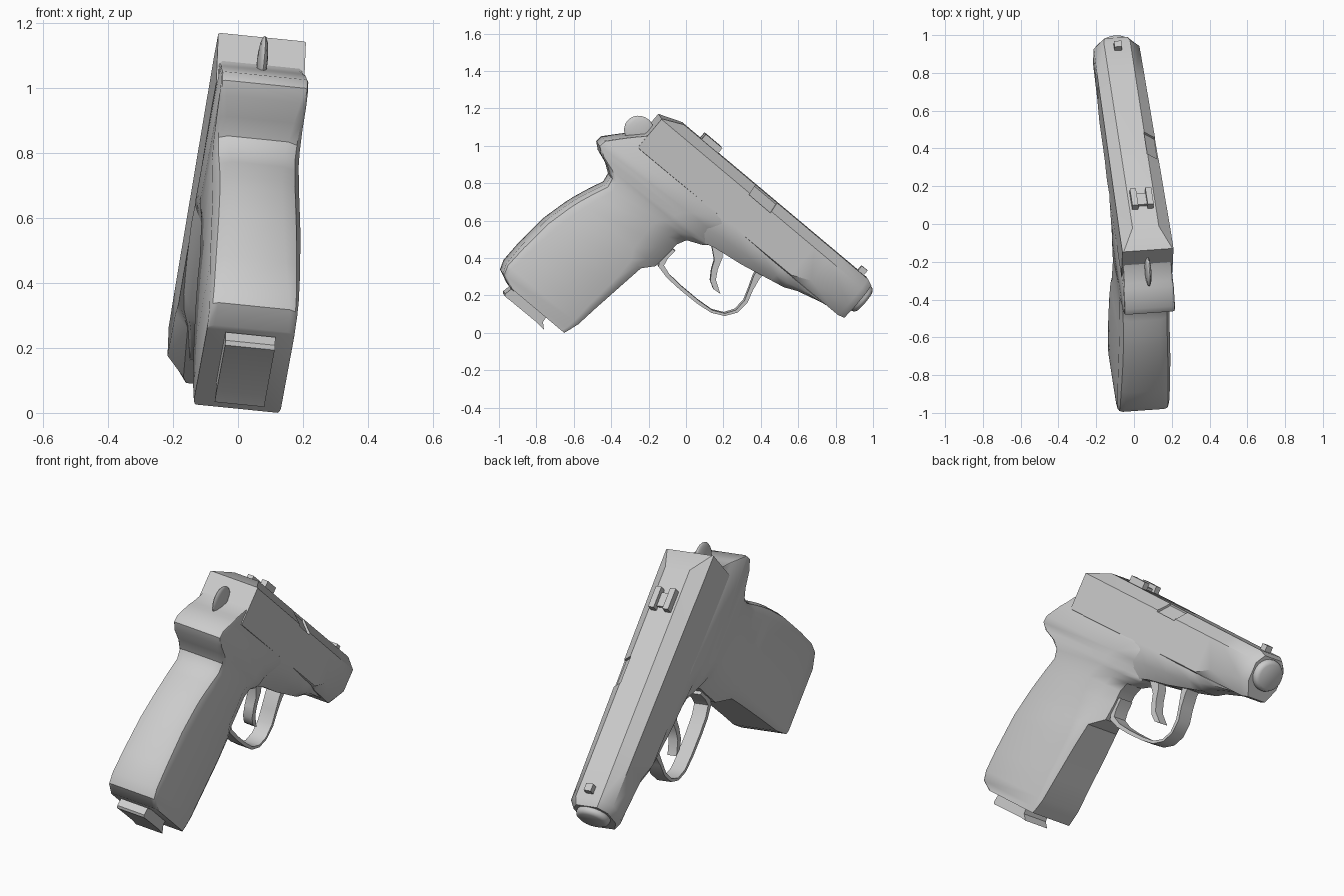
import bpy, bmesh, math
from mathutils import Matrix, Vector

if "Cube" in bpy.data.objects:
    bpy.data.objects.remove(bpy.data.objects["Cube"])

# Local frame: x = side, y = along the slide, z = up from the slide top.
C, S = math.cos(math.radians(40)), math.sin(math.radians(40))
Y0, Z0 = -0.016, 1.129
PITCH = Matrix(((1, 0, 0, 0), (0, C, S, Y0), (0, -S, C, Z0), (0, 0, 0, 1)))
LEAN = Matrix(((.9925, -.0705, .1008, -.053), (.07, 1, 0, 0), (-.1, 0, 1, -.009), (0, 0, 0, 1)))
M = LEAN @ PITCH


def local(y, z):
    """Side-view point to slide frame."""
    y, z = y - Y0, z - Z0
    return y * C - z * S, y * S + z * C


def finish(name, bm):
    bmesh.ops.recalc_face_normals(bm, faces=bm.faces)
    bm.transform(M)
    me = bpy.data.meshes.new(name)
    bm.to_mesh(me)
    bm.free()
    ob = bpy.data.objects.new(name, me)
    bpy.context.collection.objects.link(ob)
    return ob


def loft(name, rings):
    bm = bmesh.new()
    vs = [[bm.verts.new(p) for p in r] for r in rings]
    n = len(vs[0])
    for a, b in zip(vs, vs[1:]):
        for i in range(n):
            j = (i + 1) % n
            bm.faces.new((a[i], a[j], b[j], b[i]))
    bm.faces.new(vs[0])
    bm.faces.new(vs[-1])
    return finish(name, bm)


def mirror_ring(half):
    """Close a right-hand half outline with its mirror image."""
    return half + [(-x, y, z) for x, y, z in reversed(half)]


def extrude(name, pts, half):
    fu = [local(*p) for p in pts]
    return loft(name, [[(s, f, u) for f, u in fu] for s in (-half, half)])


def box(name, x, y, z):
    return loft(name, [[(x[0], y[0], h), (x[1], y[0], h), (x[1], y[1], h), (x[0], y[1], h)] for h in z])


# Slide: faceted, chamfered top and narrowed nose
rings = []
for f, ut, t, uc, w, ul, ub, b in [
        (-.118, -.05, .130, -.053, .136, -.25, -.252, .130),
        (0, 0, .07, -.053, .136, -.25, -.255, .125),
        (.95, 0, .07, -.053, .126, -.245, -.25, .120),
        (1.05, 0, .07, -.053, .125, -.20, -.25, .085),
        (1.285, 0, .07, -.053, .122, -.17, -.25, .070),
        (1.322, -.015, .06, -.065, .098, -.165, -.24, .058)]:
    rings.append(mirror_ring([(t, f, ut), (w, f, uc), (w, f, ul), (b, f, ub)]))
slide = loft("slide", rings)

# Ejection port: shallow recess in the right chamfer
cutter = loft("port_cutter", [[(.064, f, -.010), (.125, f, -.066), (.2, f, 0), (.1, f, .08)]
                              for f in (.50, .65)])
cutter.hide_render = True
mod = slide.modifiers.new("port", 'BOOLEAN')
mod.object = cutter
mod.solver = 'EXACT'
bpy.context.view_layer.objects.active = slide
bpy.ops.object.modifier_apply(modifier="port")
bpy.data.objects.remove(cutter)

# Grip and rear frame: height, back, front, width, front width, front taper, rear radius
rings = []
for u, bk, fr, w, wf, t, r in [
        (-1.262, -.165, .218, .135, .128, .02, .02),
        (-1.23, -.235, .230, .136, .126, .02, .025),
        (-1.178, -.254, .247, .138, .124, .03, .035),
        (-1.055, -.253, .264, .140, .118, .04, .05),
        (-.866, -.237, .293, .138, .11, .05, .06),
        (-.735, -.205, .314, .135, .10, .07, .06),
        (-.677, -.187, .372, .134, .055, .16, .06),
        (-.59, -.152, .380, .134, .05, .17, .055),
        (-.515, -.118, .385, .134, .05, .18, .05),
        (-.465, -.125, .410, .134, .05, .18, .04),
        (-.430, -.175, .490, .134, .05, .22, .03),
        (-.405, -.245, .520, .135, .05, .25, .02),
        (-.375, -.280, .530, .135, .05, .25, .012),
        (-.337, -.276, .540, .135, .07, .22, .012),
        (-.258, -.205, .580, .134, .11, .15, .01),
        (-.235, -.183, .500, .130, .11, .1, .01),
        (-.173, -.122, .30, .130, .12, .05, .01),
        (-.128, -.107, .30, .130, .12, .05, .01)]:
    rings.append(mirror_ring([
        (w - r, bk, u), (w - .3 * r, bk + .3 * r, u), (w, bk + r, u),
        (w, fr - t, u), (w * .6 + wf * .4, fr - t * .4, u), (wf, fr, u)]))
loft("grip", rings)

# Front frame under the slide: along, bottom, top width, bottom width
rings = []
for f, ub, wt, wb in [(.33, -.45, .128, .06), (.45, -.425, .132, .06), (.556, -.398, .133, .06),
                      (.714, -.376, .127, .06), (.892, -.339, .116, .055), (.97, -.323, .105, .05),
                      (1.04, -.292, .085, .045), (1.2, -.25, .06, .04)]:
    um = -.25 * .45 + ub * .55
    rings.append(mirror_ring([(wt - .012, f, -.2), (wt, f, -.252), ((wt + wb) / 2 + .01, f, um), (wb, f, ub)]))
loft("front_frame", rings)

# Muzzle plug with rounded rim
rings = []
for f, r in [(1.28, .088), (1.335, .088), (1.347, .082), (1.355, .068)]:
    rings.append([(r * math.cos(a), f, -.105 + r * .95 * math.sin(a))
                  for a in (2 * math.pi * i / 24 for i in range(24))])
loft("muzzle_plug", rings)

# Trigger guard: strip along a path with varying thickness
path = [(-.09, .47, .07), (-.12, .42, .045), (-.135, .37, .03), (-.097, .315, .022), (-.03, .252, .02),
        (.06, .178, .018), (.135, .127, .015), (.205, .110, .014), (.268, .128, .016), (.318, .180, .02),
        (.345, .245, .022), (.375, .310, .035), (.42, .37, .05)]
rings = []
for i, (y, z, th) in enumerate(path):
    a, b = path[max(i - 1, 0)], path[min(i + 1, len(path) - 1)]
    d = Vector((b[0] - a[0], b[1] - a[1])).normalized()
    k = th * .5
    fo, uo = local(y + d.y * k, z - d.x * k)
    fi, ui = local(y - d.y * k, z + d.x * k)
    rings.append([(-.04, fo, uo), (.04, fo, uo), (.04, fi, ui), (-.04, fi, ui)])
loft("trigger_guard", rings)

# Trigger
extrude("trigger", [(.13, .51), (.20, .51), (.192, .41), (.168, .35), (.158, .295), (.182, .22),
                    (.145, .245), (.128, .29), (.135, .35), (.15, .40)], .026)

# Hammer: thin lens
bm = bmesh.new()
bmesh.ops.create_uvsphere(bm, u_segments=16, v_segments=12, radius=1)
f, u = local(-.25, 1.09)
bm.transform(Matrix.Translation((0, f, u)) @ Matrix.Diagonal((.016, .083, .078, 1)))
finish("hammer", bm)

# Sights
box("front_sight", (-.02, .02), (1.22, 1.26), (-.01, .032))
for side, x in (("left", -.041), ("right", .041)):
    box("rear_sight_" + side, (x - .016, x + .016), (.125, .24), (-.01, .036))
box("rear_sight_base", (-.03, .03), (.145, .22), (-.01, .014))

# Magazine base plate
extrude("magazine_base", [(-.94, .25), (-.972, .225), (-.972, .21), (-.94, .185), (-.80, .07),
                          (-.765, .035), (-.77, .075), (-.74, .12)], .077)

# Smooth shading with sharp edges kept
bpy.ops.object.select_all(action='DESELECT')
for ob in bpy.data.objects:
    ob.select_set(True)
bpy.context.view_layer.objects.active = slide
bpy.ops.object.shade_smooth_by_angle(angle=math.radians(36))
